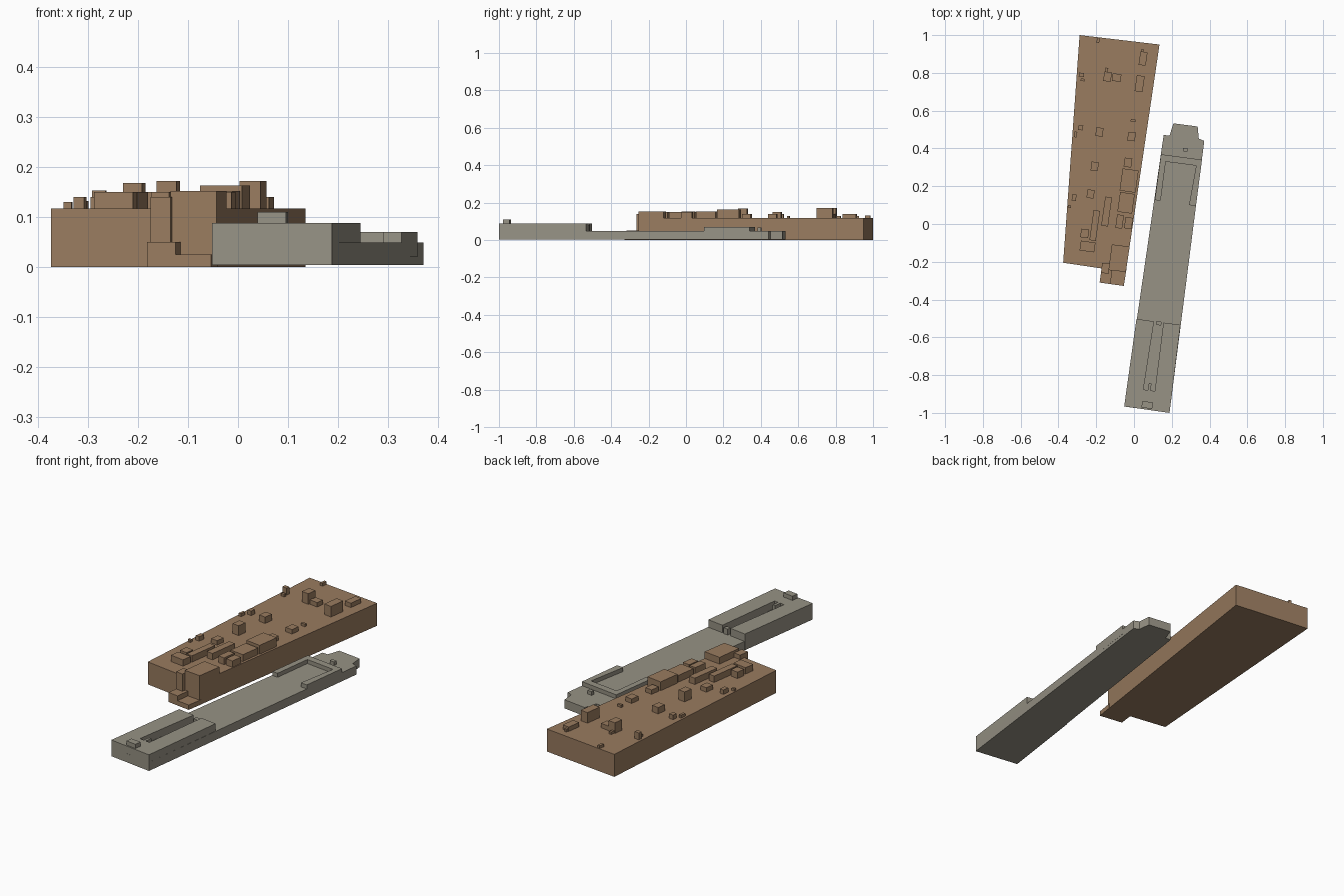
import bpy, bmesh, math

TURN = math.radians(-8)   # both buildings lean the same way in plan


def material(name, rgb):
    m = bpy.data.materials.new(name)
    m.diffuse_color = (*rgb, 1)
    return m


BROWN = material("brown_masonry", (0.32, 0.20, 0.115))
GREY = material("grey_concrete", (0.31, 0.29, 0.235))


def prism(name, pts, z0, z1, mat):
    """Extrude a plan outline from z0 to z1."""
    bm = bmesh.new()
    f = bm.faces.new([bm.verts.new((x, y, z0)) for x, y in pts])
    top = bmesh.ops.extrude_face_region(bm, geom=[f])["geom"]
    for v in top:
        if isinstance(v, bmesh.types.BMVert):
            v.co.z = z1
    bmesh.ops.recalc_face_normals(bm, faces=bm.faces)
    me = bpy.data.meshes.new(name)
    bm.to_mesh(me)
    bm.free()
    me.materials.append(mat)
    ob = bpy.data.objects.new(name, me)
    bpy.context.collection.objects.link(ob)


def box(name, x, y, w, d, z0, z1, mat):
    """Box with plan centre x, y, turned with the buildings."""
    c, s = math.cos(TURN), math.sin(TURN)
    pts = [(x + c * a * w / 2 - s * b * d / 2, y + s * a * w / 2 + c * b * d / 2)
           for a, b in ((-1, -1), (1, -1), (1, 1), (-1, 1))]
    prism(name, pts, z0, z1, mat)


# --- Brown building: main block and front annex
prism("brown_main_block", [(-0.375, -0.205), (-0.14, -0.24), (-0.043, -0.253),
                           (0.135, 0.95), (-0.288, 1.0)], 0, 0.117, BROWN)
prism("front_annex_low", [(-0.125, -0.318), (-0.054, -0.328), (-0.04, -0.24),
                          (-0.113, -0.23)], 0, 0.025, BROWN)
prism("front_annex_high", [(-0.182, -0.31), (-0.125, -0.318), (-0.113, -0.23),
                           (-0.17, -0.222)], 0, 0.05, BROWN)
prism("front_tower", [(-0.175, -0.258), (-0.135, -0.264), (-0.128, -0.21),
                      (-0.168, -0.205)], 0, 0.14, BROWN)
prism("front_penthouse", [(-0.135, -0.244), (-0.043, -0.2535), (-0.023, -0.12),
                          (-0.117, -0.108)], 0.0, 0.152, BROWN)

# Large rooftop units: x, y, width, depth, top
for i, (x, y, w, d, z) in enumerate([
        (0.03, 0.743, 0.042, 0.085, 0.172), (-0.14, 0.78, 0.04, 0.05, 0.172),
        (0.048, 0.876, 0.038, 0.072, 0.14), (-0.092, 0.775, 0.046, 0.04, 0.14),
        (-0.183, 0.487, 0.038, 0.046, 0.15), (-0.208, 0.305, 0.038, 0.047, 0.168),
        (-0.026, 0.23, 0.085, 0.118, 0.163), (-0.042, 0.112, 0.078, 0.105, 0.152),
        (-0.145, 0.066, 0.036, 0.155, 0.15), (-0.208, -0.008, 0.034, 0.16, 0.15),
        (-0.076, 0.013, 0.036, 0.072, 0.152), (-0.029, 0.005, 0.04, 0.06, 0.15),
        (-0.261, -0.05, 0.042, 0.045, 0.15), (-0.246, -0.119, 0.078, 0.052, 0.15)]):
    box(f"roof_unit_{i + 1}", x, y, w, d, 0.1, z, BROWN)

# Small vents: x, y, width, depth, top
for i, (x, y, w, d, z) in enumerate([
        (-0.19, 0.972, 0.014, 0.028, 0.132), (0.045, 0.915, 0.012, 0.02, 0.13),
        (-0.145, 0.812, 0.014, 0.03, 0.13), (-0.278, 0.79, 0.027, 0.02, 0.153),
        (-0.272, 0.763, 0.02, 0.013, 0.13), (-0.282, 0.51, 0.024, 0.026, 0.14),
        (-0.309, 0.474, 0.014, 0.03, 0.132), (-0.013, 0.463, 0.04, 0.046, 0.14),
        (-0.005, 0.547, 0.025, 0.013, 0.13), (-0.032, 0.325, 0.04, 0.048, 0.14),
        (-0.23, 0.159, 0.038, 0.045, 0.14), (-0.317, 0.14, 0.022, 0.034, 0.14),
        (-0.341, 0.093, 0.016, 0.014, 0.13)]):
    box(f"roof_vent_{i + 1}", x, y, w, d, 0.1, z, BROWN)

# --- Grey building: long low slab with a notched back end
prism("grey_low_slab", [(-0.052, -0.966), (0.188, -1.0), (0.372, 0.44),
                        (0.343, 0.452), (0.337, 0.516), (0.209, 0.533),
                        (0.188, 0.468), (0.157, 0.471)], 0.004, 0.049, GREY)

# Front wings either side of a sunken channel, closed at the front
prism("front_wing_left", [(-0.052, -0.966), (0.034, -0.978), (0.106, -0.516),
                          (0.013, -0.502)], 0.004, 0.088, GREY)
prism("front_wing_right", [(0.097, -0.987), (0.188, -1.0), (0.246, -0.534),
                           (0.156, -0.522)], 0.004, 0.088, GREY)
prism("channel_front_wall", [(0.034, -0.978), (0.097, -0.987), (0.113, -0.885),
                             (0.048, -0.876)], 0.004, 0.088, GREY)
box("channel_front_cap", 0.07, -0.958, 0.057, 0.035, 0.08, 0.11, GREY)
box("channel_wall_nub", 0.083, -0.863, 0.014, 0.04, 0.04, 0.088, GREY)
box("channel_entry_block", 0.132, -0.526, 0.026, 0.02, 0.04, 0.08, GREY)

# Raised U-shaped rim near the back
prism("raised_rim", [(0.11, 0.127), (0.141, 0.123), (0.168, 0.33), (0.329, 0.309),
                     (0.291, 0.1), (0.328, 0.096), (0.36, 0.34), (0.143, 0.369)],
      0.02, 0.07, GREY)
box("back_roof_vent", 0.272, 0.393, 0.026, 0.018, 0.04, 0.068, GREY)
